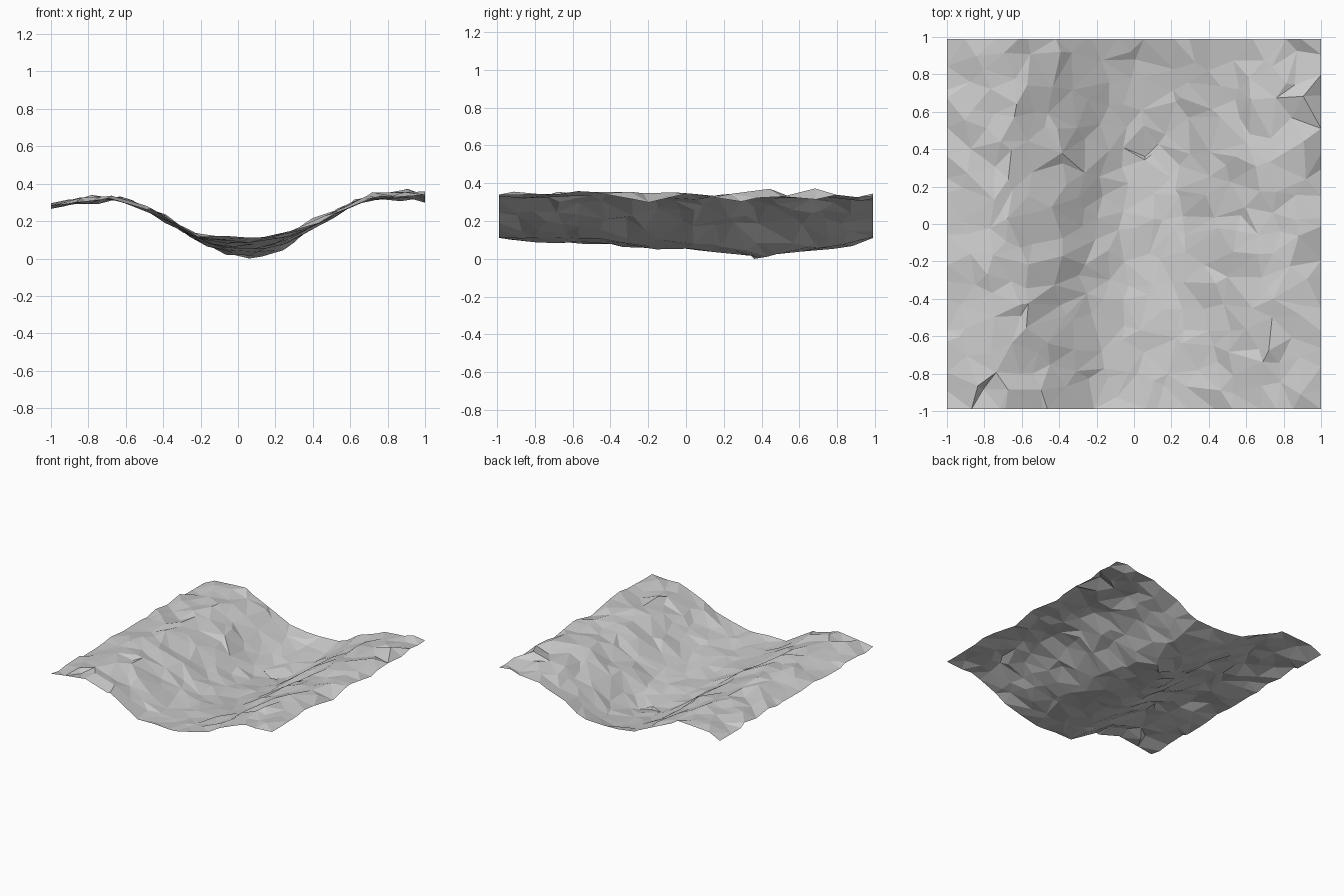
import bpy, bmesh, math, random
from mathutils import Vector
from mathutils.geometry import delaunay_2d_cdt

if "Cube" in bpy.data.objects:
    bpy.data.objects.remove(bpy.data.objects["Cube"])

random.seed(7)

# Valley cross-section (x, z) and floor height along its length (y, z)
SECTION = [(-1, .28), (-.85, .312), (-.68, .33), (-.6, .31), (-.5, .27), (-.4, .228),
           (-.3, .155), (-.2, .105), (-.1, .077), (0, .066), (.1, .066), (.2, .083),
           (.3, .12), (.4, .18), (.5, .235), (.6, .288), (.7, .325), (.9, .342), (1, .332)]
FLOOR = [(-1, .114), (-.85, .095), (-.6, .085), (-.4, .074), (-.25, .058), (0, .055),
         (.12, .034), (.38, .014), (.6, .038), (.82, .055), (1, .105)]
LOW = Vector((.06, .36))  # lowest spot of the valley floor


def lerp(table, t):
    t = max(table[0][0], min(table[-1][0], t))
    for (a, za), (b, zb) in zip(table, table[1:]):
        if t <= b:
            return za + (zb - za) * (t - a) / (b - a)


def height(x, y):
    # valley profile plus floor dip along the length
    weight = math.exp(-((x - .05) / .28) ** 4)
    shift = .03 * math.sin(y * 2)
    return lerp(SECTION, x - shift * weight) + (lerp(FLOOR, y) - .066) * weight


# Irregular scatter of points, kept straight along the border
N, HALF_Y = 17, .99
step = 2 / N
points = [LOW]
for i in range(N + 1):
    for j in range(N + 1):
        x, y = -1 + i * step, -1 + j * step
        if 0 < i < N:
            x += random.uniform(-.45, .45) * step
        if 0 < j < N:
            y += random.uniform(-.45, .45) * step
        points.append(Vector((x, y * HALF_Y)))

verts, _, faces, *_ = delaunay_2d_cdt(points, [], [], 0, 1e-5)

# Terrain sheet: mostly gentle roughness with a few sharper crags on the slopes
bm = bmesh.new()
bv = []
for p in verts:
    side = min(1, abs(p.x) / .4)
    rough = .008 + .008 * side
    if random.random() < .12:
        rough += .02 * side
    z = max(.008, height(p.x, p.y) + random.uniform(-rough, rough))
    if (p - LOW).length < .001:
        z = 0
    bv.append(bm.verts.new((p.x, p.y, z)))
for f in faces:
    bm.faces.new([bv[k] for k in f])
bm.normal_update()
for f in bm.faces:
    if f.normal.z < 0:
        f.normal_flip()

mesh = bpy.data.meshes.new("valley_terrain")
bm.to_mesh(mesh)
bm.free()
terrain = bpy.data.objects.new("valley_terrain", mesh)
bpy.context.collection.objects.link(terrain)
